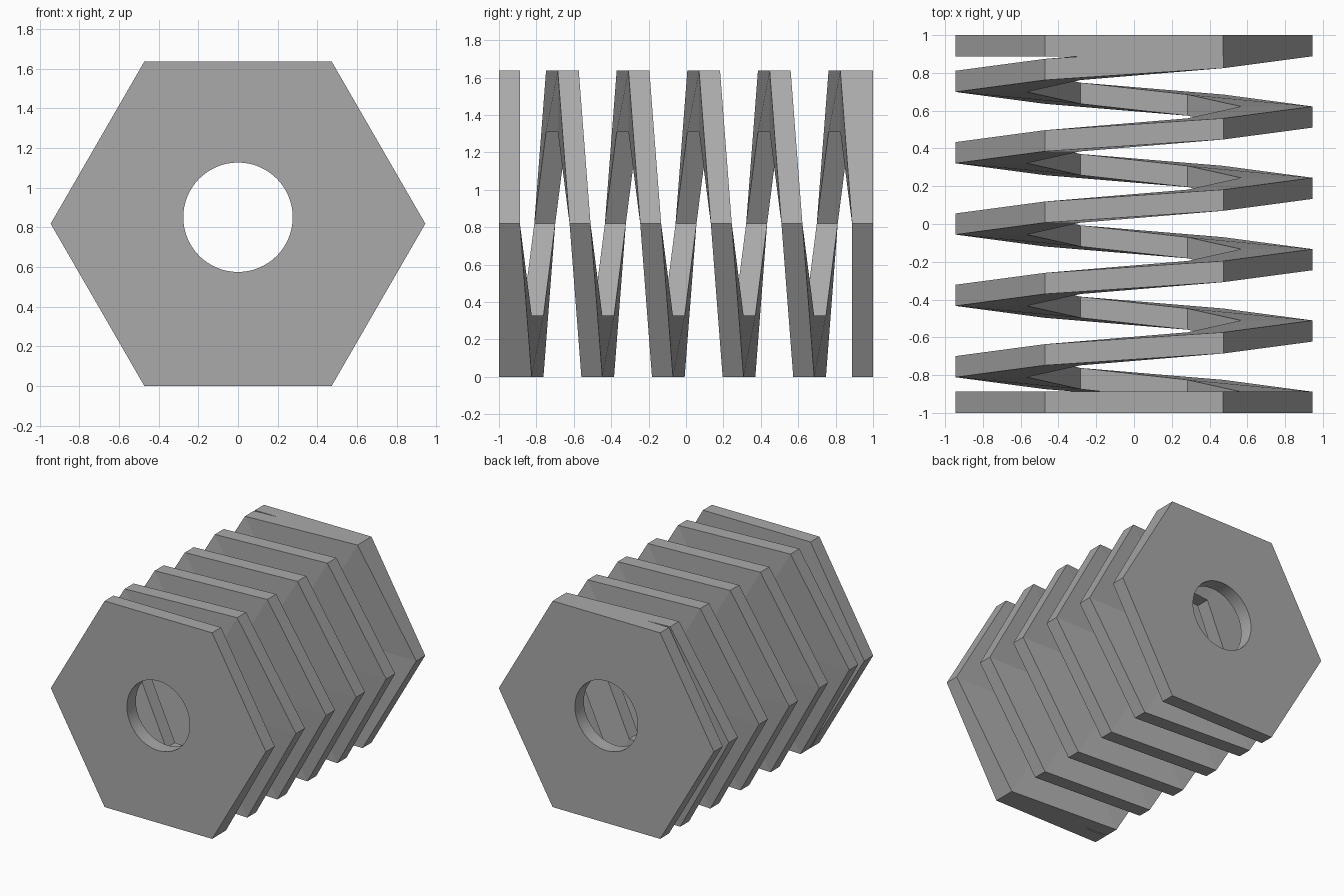
import bpy, bmesh
from math import cos, sin, tau, pi

if "Cube" in bpy.data.objects:
    bpy.data.objects.remove(bpy.data.objects["Cube"], do_unlink=True)

OUTER, INNER = 0.945, 0.567      # hexagon corner radii of the coil
THICK, TURNS = 0.112, 5
CENTRE_Z = OUTER * cos(pi / 6)
HOLE_R, HOLE_Z = 0.276, 0.851
PITCH = (2 - THICK) / TURNS

grey = bpy.data.materials.new("plain grey")
grey.use_nodes = True
colour = (0.40, 0.40, 0.40, 1)
grey.diffuse_color = colour
grey.node_tree.nodes["Principled BSDF"].inputs["Base Color"].default_value = colour


def add_object(name, bm):
    bmesh.ops.recalc_face_normals(bm, faces=bm.faces)
    mesh = bpy.data.meshes.new(name)
    bm.to_mesh(mesh)
    bm.free()
    mesh.materials.append(grey)
    ob = bpy.data.objects.new(name, mesh)
    bpy.context.collection.objects.link(ob)
    return ob


def prism(name, sides, radius, z, y0, y1):
    """Regular prism lying along y."""
    bm = bmesh.new()
    ring = [bm.verts.new((radius * cos(tau * i / sides), y0,
                          z + radius * sin(tau * i / sides))) for i in range(sides)]
    face = bm.faces.new(ring)
    ext = bmesh.ops.extrude_face_region(bm, geom=[face], use_keep_orig=True)
    moved = [g for g in ext["geom"] if isinstance(g, bmesh.types.BMVert)]
    bmesh.ops.translate(bm, verts=moved, vec=(0, y1 - y0, 0))
    return add_object(name, bm)


def activate(ob):
    bpy.ops.object.select_all(action="DESELECT")
    ob.select_set(True)
    bpy.context.view_layer.objects.active = ob


# End plates, each with a round hole
for name, y in (("front_plate", -1), ("back_plate", 1 - THICK)):
    plate = prism(name, 6, OUTER, CENTRE_Z, y, y + THICK)
    cutter = prism("hole_cutter", 64, HOLE_R, HOLE_Z, y - 0.1, y + THICK + 0.1)
    cutter.hide_render = True
    cut = plate.modifiers.new("hole", "BOOLEAN")
    cut.operation, cut.solver, cut.object = "DIFFERENCE", "EXACT", cutter
    activate(plate)
    bpy.ops.object.modifier_apply(modifier=cut.name)
    bpy.data.objects.remove(cutter, do_unlink=True)
    bpy.ops.object.shade_smooth_by_angle(angle=pi / 6)

# Hexagonal coil: a rectangular section swept corner by corner
bm = bmesh.new()
sections = []
for i in range(TURNS * 6 + 1):
    a, y = -tau * i / 6, -1 + PITCH * i / 6
    sections.append([bm.verts.new((r * cos(a), y + dy, CENTRE_Z + r * sin(a)))
                     for r, dy in ((OUTER, 0), (OUTER, THICK), (INNER, THICK), (INNER, 0))])
for a, b in zip(sections, sections[1:]):
    for k in range(4):
        n = (k + 1) % 4
        bm.faces.new((a[k], a[n], b[n], b[k]))
bm.faces.new(sections[0])
bm.faces.new(sections[-1])
add_object("hexagonal_spring", bm)
